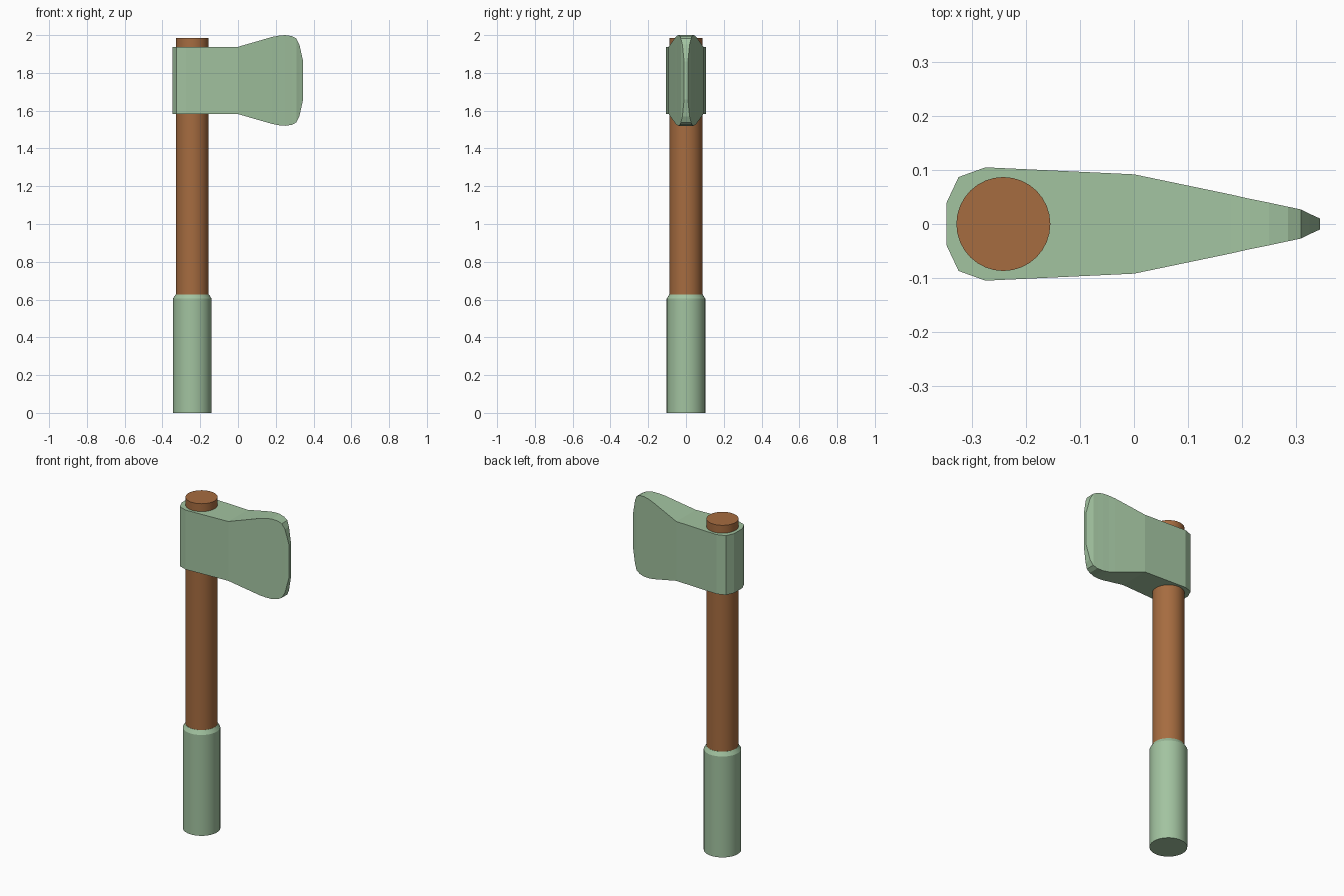
import bpy, bmesh, math

if "Cube" in bpy.data.objects:
    bpy.data.objects.remove(bpy.data.objects["Cube"])


def material(name, color):
    m = bpy.data.materials.new(name)
    m.diffuse_color = (*color, 1)
    m.use_nodes = True
    m.node_tree.nodes["Principled BSDF"].inputs["Base Color"].default_value = m.diffuse_color
    return m


def loft(name, rings, mat, smooth=False):
    """Join equal-sized rings of points into a closed, capped solid."""
    bm = bmesh.new()
    loops = [[bm.verts.new(p) for p in ring] for ring in rings]
    n = len(loops[0])
    for a, b in zip(loops, loops[1:]):
        for i in range(n):
            j = (i + 1) % n
            bm.faces.new((a[i], a[j], b[j], b[i]))
    bm.faces.new(loops[0][::-1])
    bm.faces.new(loops[-1])
    bmesh.ops.recalc_face_normals(bm, faces=bm.faces[:])
    mesh = bpy.data.meshes.new(name)
    bm.to_mesh(mesh)
    bm.free()
    mesh.materials.append(mat)
    ob = bpy.data.objects.new(name, mesh)
    bpy.context.collection.objects.link(ob)
    if smooth:
        bpy.ops.object.select_all(action='DESELECT')
        ob.select_set(True)
        bpy.context.view_layer.objects.active = ob
        bpy.ops.object.shade_smooth_by_angle(angle=math.radians(30))
    return ob


def circle(r, z, n=32):
    return [(SHAFT_X + r * math.cos(math.tau * i / n),
             r * math.sin(math.tau * i / n), z) for i in range(n)]


SHAFT_X = -0.242
HEAD_Z = 1.76
green = material("sage green", (0.362, 0.546, 0.352))
brown = material("wood brown", (0.381, 0.150, 0.051))

# Wooden shaft, passing through the head
loft("shaft", [circle(0.087, 0.3), circle(0.087, 1.985)], brown, True)

# Grip sleeve with a chamfered upper rim
loft("grip", [circle(0.102, 0), circle(0.102, 0.605), circle(0.088, 0.628)], green, True)

# Axe head: rectangular sections (x, half thickness, half height)
sections = [
    (-0.347, 0.040, 0.178), (-0.325, 0.087, 0.178), (-0.275, 0.105, 0.178),
    (0.0, 0.092, 0.178), (0.18, 0.0545, 0.230), (0.215, 0.0465, 0.237),
    (0.25, 0.0395, 0.240), (0.285, 0.032, 0.235), (0.309, 0.027, 0.222),
    (0.325, 0.019, 0.190), (0.345, 0.010, 0.100),
]
loft("axe_head", [[(x, -t, HEAD_Z - h), (x, t, HEAD_Z - h),
                   (x, t, HEAD_Z + h), (x, -t, HEAD_Z + h)]
                  for x, t, h in sections], green)
